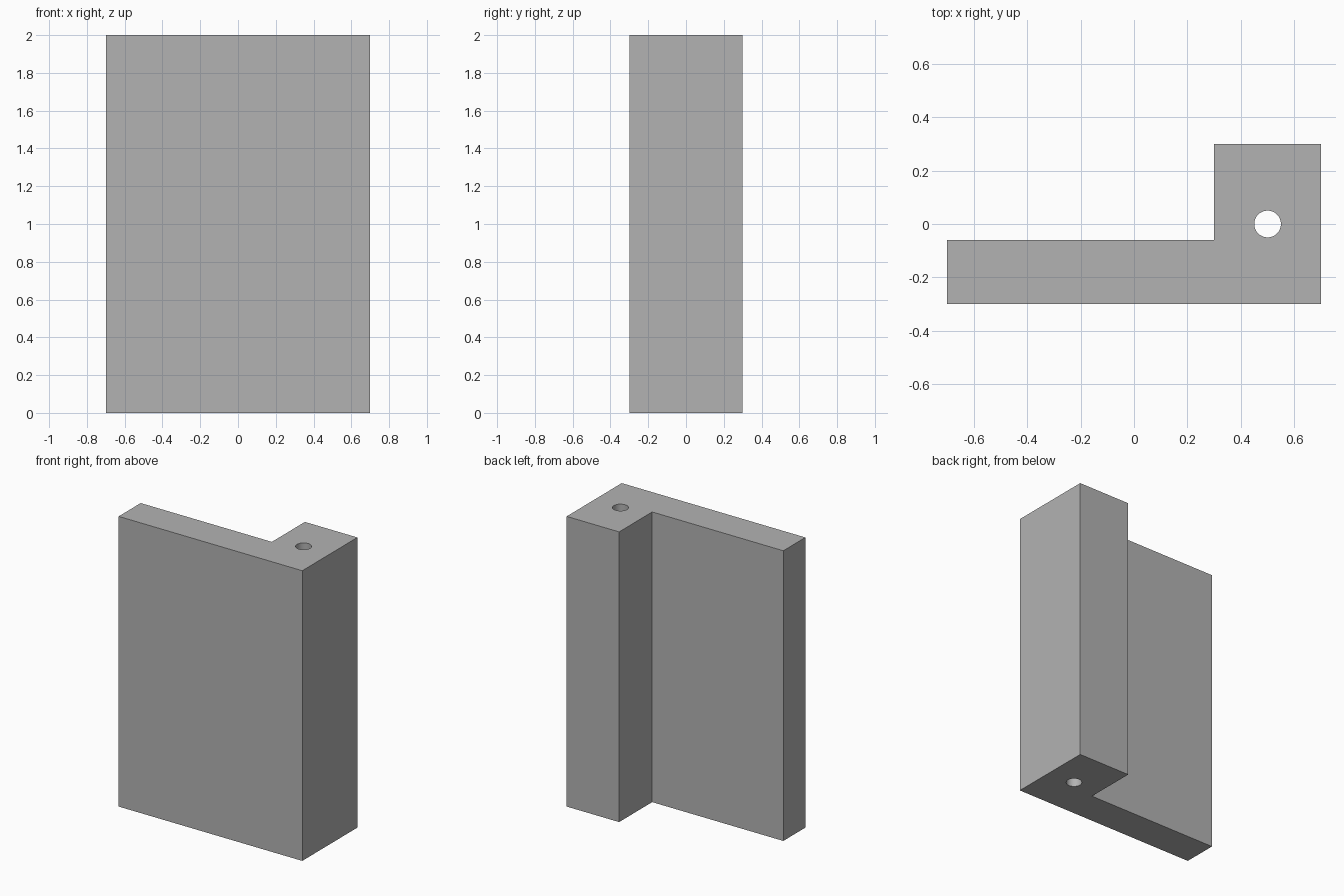
import bpy
import bmesh

HEIGHT = 2.0

cube = bpy.data.objects.get("Cube")
if cube:
    bpy.data.objects.remove(cube, do_unlink=True)

# Single plain grey
grey = bpy.data.materials.new("plain_grey")
grey.use_nodes = True
colour = (0.45, 0.45, 0.45, 1.0)
grey.diffuse_color = colour
grey.node_tree.nodes["Principled BSDF"].inputs["Base Color"].default_value = colour

# L-shaped profile extruded upward: thin panel with a thick post on its left end
profile = [(-0.7, -0.3), (0.7, -0.3), (0.7, 0.3),
           (0.3, 0.3), (0.3, -0.06), (-0.7, -0.06)]
bm = bmesh.new()
base = bm.faces.new([bm.verts.new((x, y, 0)) for x, y in profile])
top = bmesh.ops.extrude_face_region(bm, geom=[base], use_keep_orig=True)
bmesh.ops.translate(bm, vec=(0, 0, HEIGHT),
                    verts=[v for v in top["geom"] if isinstance(v, bmesh.types.BMVert)])
bmesh.ops.recalc_face_normals(bm, faces=bm.faces)
mesh = bpy.data.meshes.new("panel_with_post")
bm.to_mesh(mesh)
bm.free()
mesh.materials.append(grey)
panel = bpy.data.objects.new("panel_with_post", mesh)
bpy.context.collection.objects.link(panel)

# Round bore running the full height of the post
bpy.ops.mesh.primitive_cylinder_add(vertices=48, radius=0.05, depth=HEIGHT + 0.4,
                                    location=(0.5, 0, HEIGHT / 2))
cutter = bpy.context.object
cutter.name = "bore_cutter"
cutter.hide_render = True
cutter.data.materials.append(grey)

bore = panel.modifiers.new("bore", 'BOOLEAN')
bore.operation = 'DIFFERENCE'
bore.solver = 'EXACT'
bore.object = cutter

bpy.ops.object.select_all(action='DESELECT')
panel.select_set(True)
bpy.context.view_layer.objects.active = panel
bpy.ops.object.modifier_apply(modifier=bore.name)
bpy.data.objects.remove(cutter, do_unlink=True)

# Smooth bore wall, crisp outer edges
bpy.ops.object.shade_smooth_by_angle(angle=0.5)
